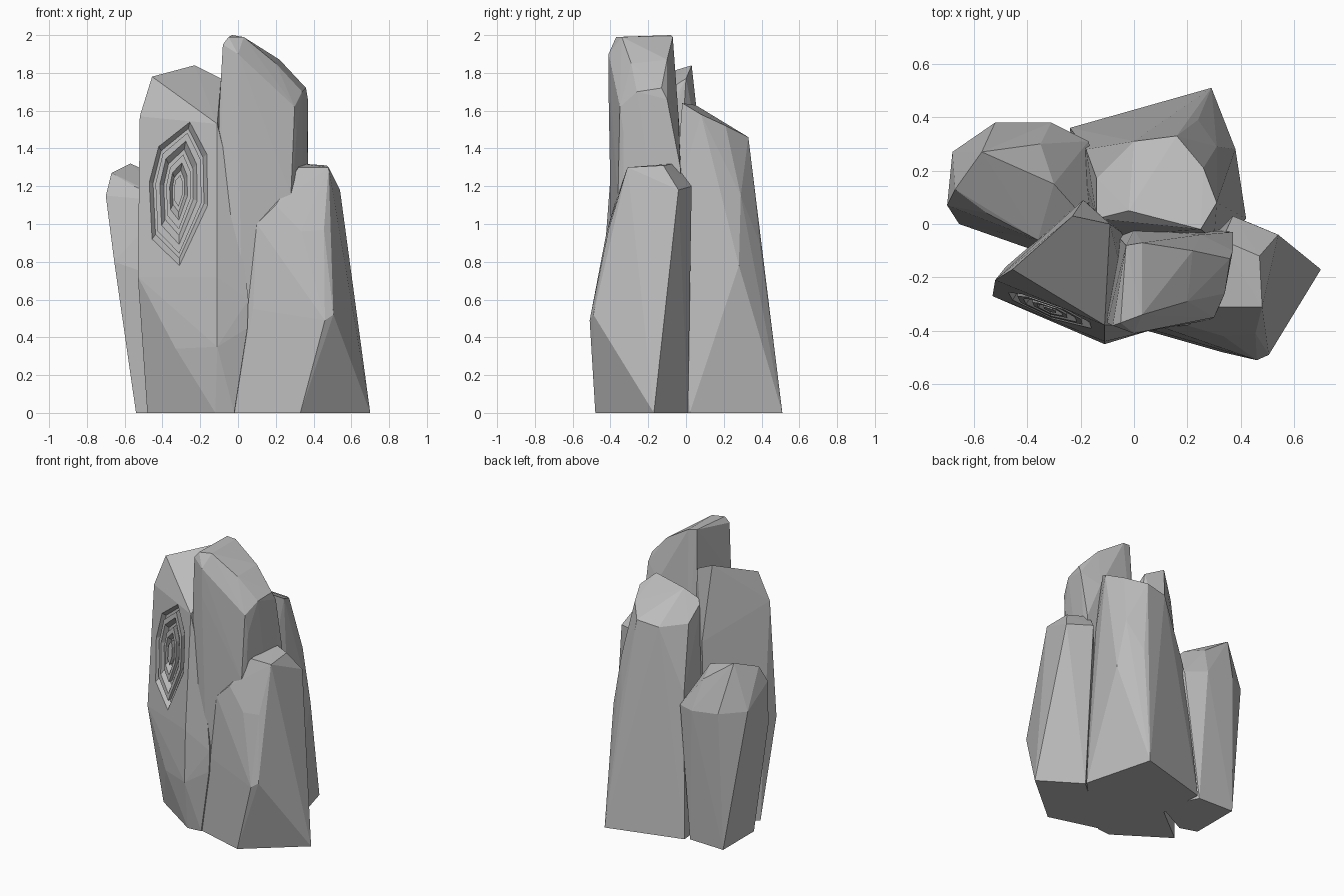
import bpy
import bmesh

default_cube = bpy.data.objects.get("Cube")
if default_cube:
    bpy.data.objects.remove(default_cube, do_unlink=True)

# One plain stone colour
stone = bpy.data.materials.new("stone_grey")
stone.use_nodes = True
stone_colour = (0.5, 0.5, 0.5, 1)
stone.diffuse_color = stone_colour
stone.node_tree.nodes["Principled BSDF"].inputs["Base Color"].default_value = stone_colour


def add_object(name, mesh_builder):
    """Wrap a finished bmesh in a flat-shaded stone object."""
    bmesh.ops.recalc_face_normals(mesh_builder, faces=mesh_builder.faces)
    mesh = bpy.data.meshes.new(name)
    mesh_builder.to_mesh(mesh)
    mesh_builder.free()
    mesh.materials.append(stone)
    obj = bpy.data.objects.new(name, mesh)
    bpy.context.scene.collection.objects.link(obj)
    return obj


def rock(name, base, body, crown):
    """Faceted boulder: the hull around a ground outline, body corners and crown corners."""
    builder = bmesh.new()
    corners = [(x, y, 0) for x, y in base] + body + crown
    for corner in corners:
        builder.verts.new(corner)
    hull = bmesh.ops.convex_hull(builder, input=builder.verts)
    loose = {v for v in hull["geom_interior"] if isinstance(v, bmesh.types.BMVert)}
    bmesh.ops.delete(builder, geom=list(loose), context="VERTS")
    bmesh.ops.dissolve_limit(builder, angle_limit=0.02, verts=builder.verts, edges=builder.edges)
    return add_object(name, builder)


# Flat-fronted slab that carries the carving
slab = rock(
    "carved_slab",
    base=[(-.48, -.16), (-.12, -.4), (-.02, -.39), (0, -.1), (-.2, .06)],
    body=[(-.53, -.27, .72), (-.33, -.35, .34), (-.11, -.45, .35), (-.11, -.44, .72),
          (.05, -.4, .45), (.055, -.4, .6), (0, -.38, 1.08), (-.19, .09, 1.3),
          (-.02, -.05, 1)],
    crown=[(-.52, -.21, 1.57), (-.11, -.379, 1.53), (-.455, -.17, 1.78),
           (-.23, .03, 1.84), (-.09, 0, 1.77)],
)

# Tallest stone in the middle
rock(
    "tall_stone",
    base=[(-.1, -.37), (.03, -.38), (.25, -.34), (.35, 0), (-.1, 0)],
    body=[(-.1, -.37, 1.1), (.02, -.395, 1), (.28, -.36, 1.15), (.37, -.03, 1.3),
          (0, -.02, 1.3), (.31, -.33, 1.48), (.3, -.35, 1.62), (.34, -.26, 1.7),
          (.37, -.1, 1.66), (.25, -.04, 1.58), (-.1, -.37, 1.6), (0, -.41, 1.7)],
    crown=[(0, -.41, 1.9), (-.08, -.38, 1.95), (-.03, -.08, 2), (-.05, -.37, 1.99),
           (.03, -.34, 1.99), (.03, -.07, 1.99), (.22, -.1, 1.87), (.2, -.29, 1.85),
           (.36, -.13, 1.72)],
)

# Leaning stone beside it
rock(
    "leaning_stone",
    base=[(.33, -.48), (.7, -.17), (.42, .01), (-.02, -.38)],
    body=[(.08, -.4, .55), (.46, -.51, .49), (.505, -.49, .52), (.1, -.385, 1),
          (.455, -.41, .97), (.2, -.38, 1.1), (.335, -.42, .96)],
    crown=[(.32, -.31, 1.3), (.48, -.31, 1.3), (.54, -.04, 1.18),
           (.37, .03, 1.2), (.47, -.12, 1.31), (.33, -.06, 1.32)],
)

# Broad stone at the back
rock(
    "back_stone",
    base=[(-.24, .36), (.29, .51), (.42, .02), (.3, -.1), (-.2, -.05)],
    body=[(.38, .28, .78), (.31, .29, 1.15), (-.18, .28, 1), (.24, .39, .9),
          (-.15, -.05, 1.1), (.3, -.06, 1.1)],
    crown=[(-.14, .02, 1.56), (.25, -.02, 1.64), (.31, .08, 1.58), (.26, .21, 1.52),
           (.16, .33, 1.46), (0, .31, 1.44), (-.14, .17, 1.45), (-.02, .05, 1.63)],
)

# Small stone at the side
rock(
    "small_stone",
    base=[(-.54, 0), (-.42, -.04), (-.54, .35), (-.27, .34), (-.15, .1)],
    body=[(-.655, 0, .8), (-.37, -.1, .7), (-.7, .07, 1.15), (-.68, .27, 1),
          (-.52, .38, .98), (-.31, .38, .95), (-.17, .31, .93), (-.12, .1, .95)],
    crown=[(-.67, .13, 1.27), (-.57, .27, 1.32), (-.35, .3, 1.16),
           (-.3, .15, 1.2), (-.55, .04, 1.2), (-.36, -.06, 1.12), (-.22, .06, 1.12)],
)

# Nested ring grooves cut into the slab's front
carving_outline = [(-.255, 1.54), (-.165, 1.37), (-.16, 1.1), (-.31, .78),
                   (-.455, .92), (-.47, 1.22), (-.42, 1.41)]
centre_x, centre_z = -.315, 1.18
groove_bands = [(1, .84), (.72, .52), (.4, .22)]


def front_y(x, z):
    """Depth of the slab's sloping front face."""
    return -.27 - .405 * (x + .53) + .075 * (z - .72)


def groove_cutter(outer, inner):
    """Ring-shaped prism crossing the front face, its outer wall sloping inwards."""
    builder = bmesh.new()
    loops = []
    floor = outer - (outer - inner) * .6
    for scale, offset in ((outer, -.05), (outer, 0), (floor, .035), (inner, .035), (inner, -.05)):
        loop = []
        for px, pz in carving_outline:
            # Inner rings grow slimmer
            x = centre_x + (px - centre_x) * scale * (.6 + .4 * scale)
            z = centre_z + (pz - centre_z) * scale
            loop.append(builder.verts.new((x, front_y(x, z) + offset, z)))
        loops.append(loop)
    count = len(carving_outline)
    for a, b in zip(loops, loops[1:] + loops[:1]):
        for i in range(count):
            j = (i + 1) % count
            builder.faces.new((a[i], a[j], b[j], b[i]))
    return add_object("groove_cutter", builder)


for outer, inner in groove_bands:
    cutter = groove_cutter(outer, inner)
    cutter.hide_render = True
    groove = slab.modifiers.new("groove", "BOOLEAN")
    groove.operation = "DIFFERENCE"
    groove.solver = "EXACT"
    groove.object = cutter
    bpy.context.view_layer.objects.active = slab
    bpy.ops.object.modifier_apply(modifier=groove.name)
    bpy.data.objects.remove(cutter, do_unlink=True)
